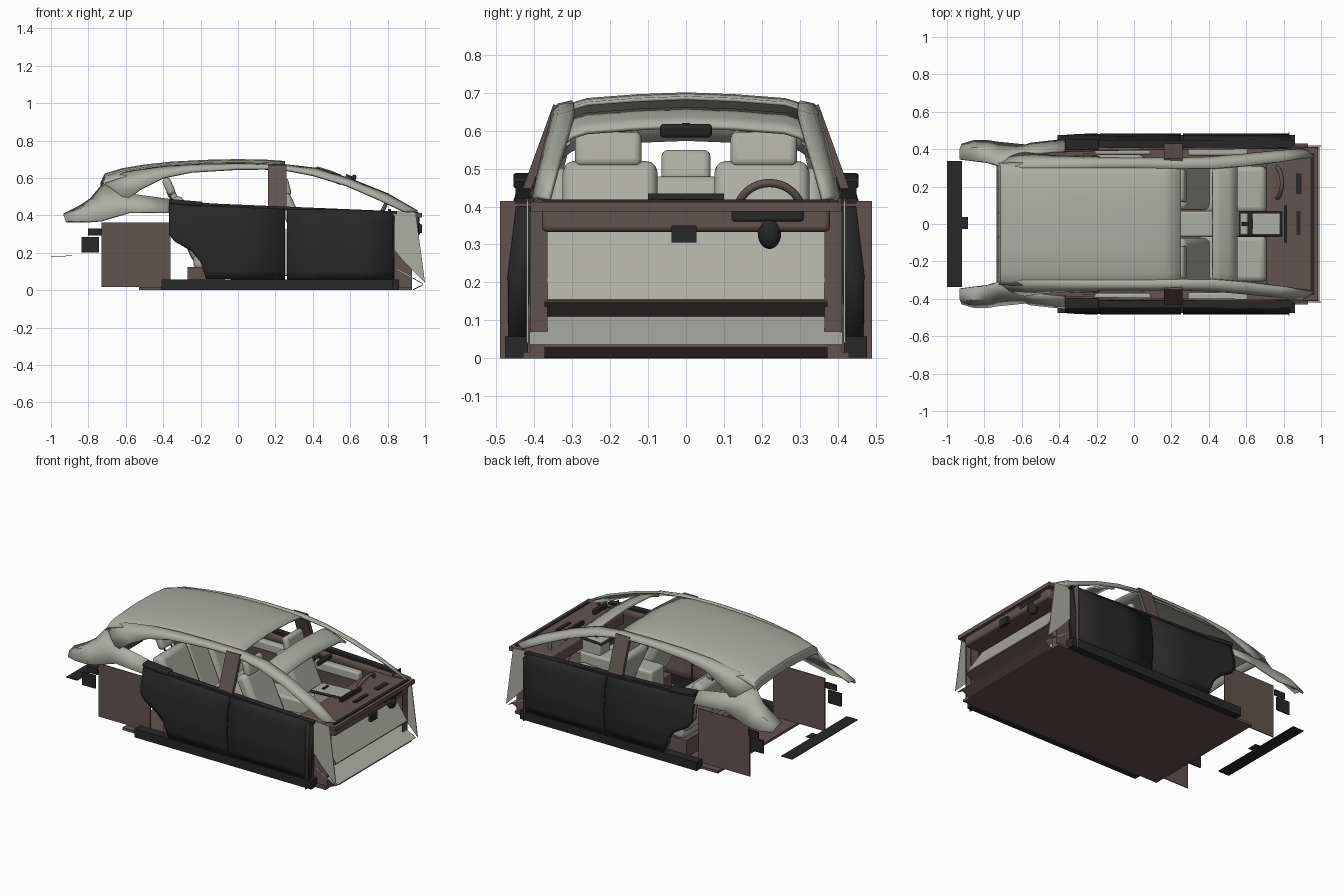
import bpy, math
from mathutils import Matrix, Vector

if "Cube" in bpy.data.objects:
    bpy.data.objects.remove(bpy.data.objects["Cube"])


def mat(name, c):
    m = bpy.data.materials.new(name)
    m.diffuse_color = (*c, 1)
    m.use_nodes = True
    m.node_tree.nodes["Principled BSDF"].inputs["Base Color"].default_value = m.diffuse_color
    return m


LIGHT = mat("light_grey", (.42, .42, .38))
BROWN = mat("dull_brown", (.12, .088, .083))
BLACK = mat("soft_black", (.021, .021, .021))


def finish(name, verts, faces, m, mirror=False, thick=0, bevel=0, seg=3, smooth=True):
    me = bpy.data.meshes.new(name)
    me.from_pydata([tuple(v) for v in verts], [], faces)
    me.materials.append(m)
    me.update()
    ob = bpy.data.objects.new(name, me)
    bpy.context.collection.objects.link(ob)
    if smooth:
        me.shade_smooth()
        me.set_sharp_from_angle(angle=math.radians(35))
    if thick:
        s = ob.modifiers.new("thick", 'SOLIDIFY')
        s.thickness, s.offset = thick, 0
    if bevel:
        b = ob.modifiers.new("bevel", 'BEVEL')
        b.width, b.segments = bevel, seg
    if mirror:
        mi = ob.modifiers.new("mirror", 'MIRROR')
        mi.use_axis = (False, True, False)
        mi.use_mirror_merge = False
    return ob


def box(name, c, s, m, mirror=False, bevel=0, tilt=0, roll=0):
    """Box with centre c and size s, tilted about y and rolled about x."""
    R = Matrix.Rotation(math.radians(tilt), 3, 'Y') @ Matrix.Rotation(math.radians(roll), 3, 'X')
    v = [R @ Vector((i * s[0] / 2, j * s[1] / 2, k * s[2] / 2)) + Vector(c)
         for i in (-1, 1) for j in (-1, 1) for k in (-1, 1)]
    f = [(0, 1, 3, 2), (4, 6, 7, 5), (0, 4, 5, 1), (2, 3, 7, 6), (0, 2, 6, 4), (1, 5, 7, 3)]
    return finish(name, v, f, m, mirror, 0, bevel, smooth=bevel > 0)


def sheet(name, rows, m, mirror=False, thick=.01, smooth=True):
    """Skin a grid of points."""
    n = len(rows[0])
    f = [(r * n + i, r * n + i + 1, (r + 1) * n + i + 1, (r + 1) * n + i)
         for r in range(len(rows) - 1) for i in range(n - 1)]
    return finish(name, [p for r in rows for p in r], f, m, mirror, thick, smooth=smooth)


def interp(t, pts):
    if t <= pts[0][0]:
        return pts[0][1]
    for (a, va), (b, vb) in zip(pts, pts[1:]):
        if t <= b:
            return va + (vb - va) * (t - a) / (b - a)
    return pts[-1][1]


# roof panel and windscreen header
crown = [(-.73, .575), (-.71, .62), (-.62, .647), (-.5, .667), (-.35, .683), (-.15, .693),
         (0, .696), (.15, .693), (.25, .686), (.34, .673), (.43, .655), (.5, .632), (.56, .607)]


def roof_row(x):
    z = interp(x, crown)
    return [(x, y, z - d) for y, d in ((-.325, .045), (-.3, .027), (-.26, .015), (-.13, .005), (0, 0),
                                       (.13, .005), (.26, .015), (.3, .027), (.325, .045))]


sheet("roof", [roof_row(x) for x, _ in crown[:9]], LIGHT, thick=.01)
sheet("windscreen_header", [roof_row(x) for x in (.42, .46, .5, .55)], LIGHT, thick=.012)

# roof rails running into the windscreen pillars
top = [(-.72, .31, .57), (-.6, .30, .628), (-.4, .30, .658), (-.2, .30, .67), (0, .30, .673), (.25, .295, .667),
       (.42, .295, .648), (.6, .31, .592), (.8, .335, .512), (.96, .36, .42)]
low = [(-.6, .38, .48), (-.52, .37, .54), (-.4, .36, .60), (-.25, .355, .632), (0, .35, .648), (.22, .35, .65),
       (.4, .355, .615), (.58, .37, .56), (.73, .385, .495), (.89, .40, .42)]
mid = [(a[0] * .5 + b[0] * .5, a[1] * .4 + b[1] * .6 + .004, a[2] * .55 + b[2] * .45 + .004) for a, b in zip(top, low)]
sheet("roof_rail", [top, mid, low], LIGHT, True, .014)

# rear quarter panels, tapering to the tail
quarter = [((-.93, .345, .405), (-.93, .40, .395), (-.92, .425, .366)),
           ((-.85, .335, .445), (-.85, .405, .43), (-.85, .445, .366)),
           ((-.79, .33, .485), (-.79, .40, .45), (-.79, .445, .366)),
           ((-.72, .31, .57), (-.72, .38, .47), (-.73, .435, .37)),
           ((-.61, .365, .51), (-.6, .395, .47), (-.58, .42, .415)),
           ((-.55, .375, .51), (-.55, .40, .465), (-.55, .43, .415)),
           ((-.37, .39, .485), (-.37, .42, .455), (-.37, .45, .415))]
sheet("rear_quarter", quarter, LIGHT, True, .012)

# centre pillars
box("centre_pillar", (.21, .382, .548), (.10, .022, .25), BROWN, True, roll=20)

# doors: curved skins between a lower and an upper edge
bulge = [(.05, .462), (.2, .476), (.35, .464), (.42, .445), (.49, .425)]
upper = [(-.37, .48), (-.15, .462), (.25, .44), (.85, .42)]
lower = [(-.37, .30), (-.34, .262), (-.25, .21), (-.2, .15), (-.17, .06), (.83, .055), (.85, .1)]


def door(name, xs, m, off, t, cut=0):
    rows = []
    for x in xs:
        a, b = interp(x, lower) + cut, interp(x, upper) - cut
        zs = [a + (b - a) * i / 8 for i in range(9)]
        rows.append([(x, interp(z, bulge) - off, z) for z in zs])
    sheet(name, rows, m, True, t)


rear_xs, front_xs = (-.37, -.34, -.3, -.25, -.2, -.17, 0, .25), (.262, .45, .65, .825)
door("rear_door", rear_xs, BLACK, 0, .016)
door("front_door", front_xs, BLACK, 0, .016)
door("rear_door_trim", rear_xs, BROWN, .04, .012, .012)
door("front_door_trim", front_xs, BROWN, .04, .012, .012)
box("rear_armrest", (-.06, .395, .36), (.3, .05, .06), LIGHT, True, .012)
box("front_armrest", (.45, .39, .34), (.32, .05, .06), LIGHT, True, .012)
box("rear_belt_trim", (-.28, .425, .468), (.18, .06, .025), BLACK, True, .006, tilt=5)
box("front_belt_trim", (.33, .43, .437), (1.04, .04, .014), BLACK, True, tilt=2.4)
box("sill", (.225, .447, .03), (1.27, .06, .056), BLACK, True)

# floor, rear side walls and front end plates
box("floor", (.2, 0, .008), (1.46, .86, .016), BROWN)
box("rear_wall", (-.545, .385, .19), (.37, .006, .345), BROWN, True)
box("end_plate", (.828, .45, .207), (.006, .08, .414), BROWN, True)
box("end_plate_inner", (.925, .388, .21), (.006, .045, .40), BROWN, True)
box("end_wall", (.88, .408, .2), (.1, .006, .4), BROWN, True)
box("rear_seat_plinth", (-.17, 0, .07), (.2, .76, .11), BROWN)


# front toe board: light ramps facing up, brown undersides between them
def ramp(name, x0, z0, x1, z1, w, m):
    sheet(name, [[(x0, -w, z0), (x0, w, z0)], [(x1, -w, z1), (x1, w, z1)]], m, thick=.004, smooth=False)


ramp("bottom_lip", .935, .002, .99, .03, .373, BROWN)
ramp("lower_ramp", .99, .034, .85, .112, .412, LIGHT)
ramp("middle_lip", .85, .11, .96, .15, .373, BROWN)
ramp("upper_ramp", .96, .154, .84, .335, .365, LIGHT)

# front side plates beyond the door ends
sheet("front_fender", [[(.83, .418, .42), (.83, .418, .22)], [(.89, .418, .42), (.89, .418, .15)],
                       [(.95, .418, .415), (1.0, .418, .04)]], LIGHT, True, .005, False)
sheet("door_end", [[(.834, .385, .40), (.834, .41, .22), (.834, .42, .045)],
                   [(.834, .448, .40), (.834, .47, .22), (.834, .468, .045)]], BLACK, True, .006)

# dashboard
box("dashboard", (.835, 0, .373), (.26, .76, .08), BROWN, bevel=.015)
box("dash_shelf", (.945, 0, .40), (.08, .82, .025), BROWN)
box("dash_trim", (.955, 0, .412), (.02, .76, .012), BLACK)
box("centre_display", (.81, 0, .41), (.018, .2, .05), BLACK)
box("dash_vent", (.88, .005, .415), (.022, .13, .01), BLACK)
box("instrument_hood", (.92, .215, .385), (.1, .19, .05), BLACK, bevel=.008)
box("instrument_panel", (.88, .215, .412), (.03, .11, .012), BLACK)
box("sensor_block", (.975, -.005, .328), (.02, .066, .045), BLACK)

# steering wheel, hub and column
R = Matrix.Translation((.755, .22, .385)) @ Matrix.Rotation(math.radians(-65), 4, 'Y')
bpy.ops.mesh.primitive_torus_add(major_radius=.085, minor_radius=.011, major_segments=36, minor_segments=10)
wheel = bpy.context.object
wheel.name = "steering_wheel"
wheel.data.transform(R)
wheel.data.materials.append(BROWN)
wheel.data.shade_smooth()
box("wheel_spoke", (.755, .22, .385), (.015, .165, .025), BROWN, tilt=25)
box("wheel_hub", (.755, .22, .385), (.03, .07, .06), BROWN, bevel=.01, tilt=25)
bpy.ops.mesh.primitive_uv_sphere_add(segments=20, ring_count=12, radius=1)
pod = bpy.context.object
pod.name = "column_pod"
pod.data.transform(Matrix.Translation((.95, .22, .33)) @ Matrix.Diagonal((.03, .031, .042, 1)))
pod.data.materials.append(BLACK)
pod.data.shade_smooth()

# centre console, rising over the dashboard
box("console", (.46, 0, .2), (.52, .14, .25), LIGHT, bevel=.015)
box("console_rim", (.675, 0, .41), (.235, .135, .014), BLACK, bevel=.006, tilt=-3)
box("console_lid", (.675, 0, .416), (.215, .115, .014), LIGHT, bevel=.006, tilt=-3)
box("console_neck", (.67, 0, .35), (.18, .11, .11), LIGHT, bevel=.01)
box("gear_lever", (.63, 0, .421), (.015, .05, .012), BLACK)


# seats
def headrest(name, x, y, z, w, h, tilt, mirror):
    box(name, (x, y, z), (.045, w, h), LIGHT, mirror, .018, tilt)
    for d in (-.035, .035):
        box(name + "_post", (x + .012, y + d, z - h / 2 - .015), (.008, .008, .05), BLACK, mirror, 0, tilt)


box("front_seat_cushion", (.53, .185, .2), (.36, .25, .11), LIGHT, True, .03, -5)
box("front_seat_base", (.48, .2, .08), (.34, .2, .13), BROWN, True)
box("front_seat_back", (.31, .2, .35), (.08, .25, .36), LIGHT, True, .03, -25)
headrest("front_headrest", .255, .205, .55, .175, .095, -14, True)
box("rear_seat_cushion", (-.09, 0, .17), (.3, .74, .1), LIGHT, bevel=.03, tilt=-6)
box("rear_seat_back", (-.27, .225, .33), (.085, .28, .36), LIGHT, True, .03, -24)
box("rear_seat_middle", (-.275, 0, .32), (.075, .18, .33), LIGHT, False, .02, -24)
headrest("rear_headrest", -.37, .205, .555, .17, .095, -24, True)
headrest("rear_middle_headrest", -.35, 0, .505, .13, .09, -24, False)

# mirror
box("rear_view_mirror", (.62, 0, .6), (.022, .136, .035), BLACK, bevel=.008, tilt=15)
box("mirror_stem", (.595, 0, .608), (.04, .02, .012), BLACK, tilt=20)

# tail lamps and rear bumper strip
box("tail_lamp", (-.79, .4, .243), (.095, .008, .085), BLACK, True)
box("upper_tail_lamp", (-.765, .4, .312), (.075, .008, .038), BLACK, True)
box("bumper_strip", (-.96, 0, .182), (.08, .675, .004), BLACK)
box("bumper_tab", (-.905, .005, .184), (.035, .066, .004), BLACK)
